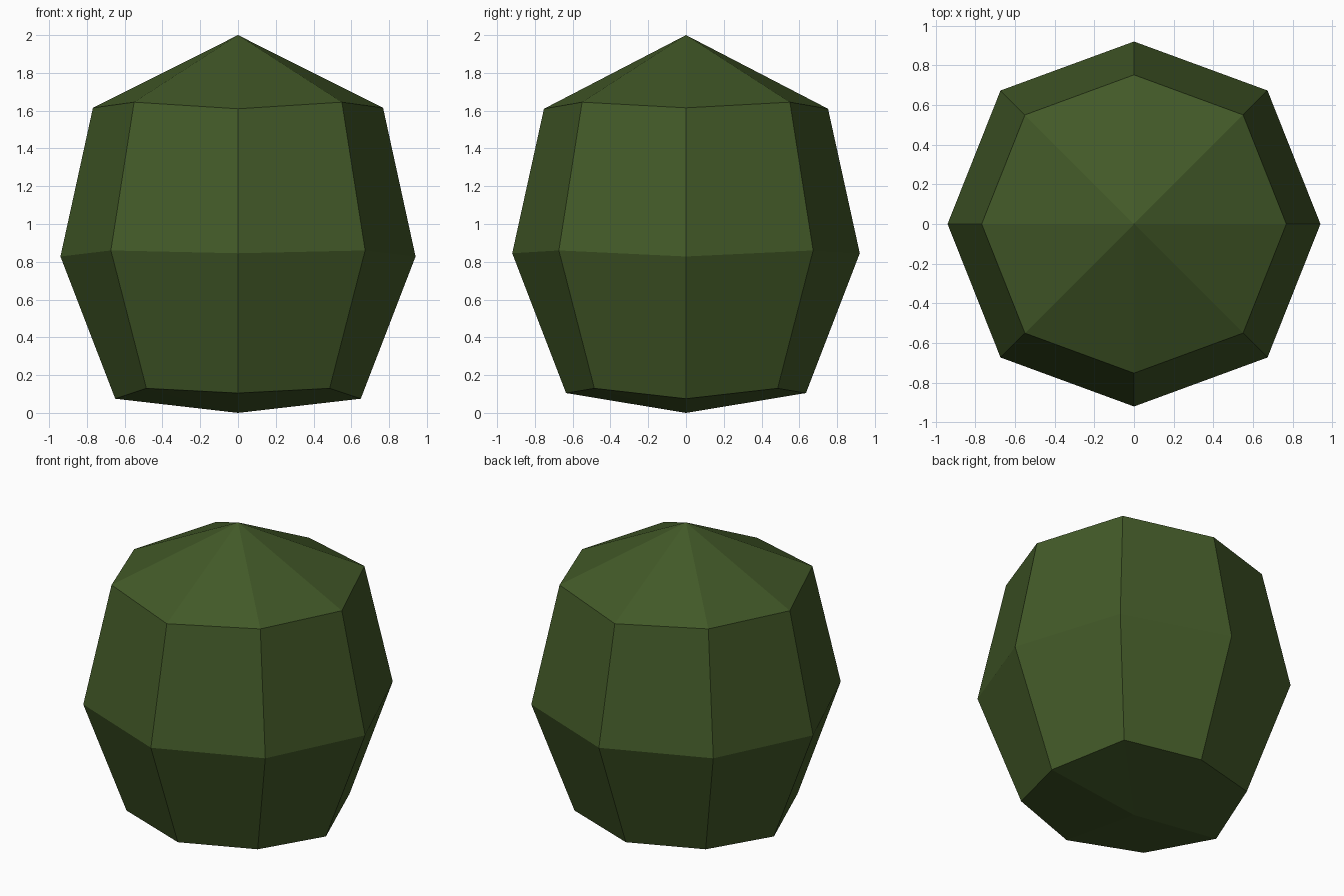
import bpy, bmesh, math

if "Cube" in bpy.data.objects:
    bpy.data.objects.remove(bpy.data.objects["Cube"])

# One flat leaf green
green = bpy.data.materials.new("dark leaf green")
green.diffuse_color = (0.055, 0.100, 0.021, 1)
green.use_nodes = True
green.node_tree.nodes["Principled BSDF"].inputs["Base Color"].default_value = green.diffuse_color

# Rings from bottom to top: (radius, z) on the x axis, on the y axis, on the diagonals
rings = [
    ((0.65, 0.075), (0.635, 0.105), (0.485 * math.sqrt(2), 0.13)),
    ((0.94, 0.828), (0.92, 0.845), (0.673 * math.sqrt(2), 0.86)),
    ((0.768, 1.615), (0.752, 1.61), (0.55 * math.sqrt(2), 1.645)),
]

bm = bmesh.new()
bottom = bm.verts.new((0, 0, 0))
top = bm.verts.new((0, 0, 2))

loops = []
for on_x, on_y, diagonal in rings:
    loop = []
    for i in range(8):
        r, z = diagonal if i % 2 else (on_x if i % 4 == 0 else on_y)
        a = i * math.pi / 4
        loop.append(bm.verts.new((r * math.cos(a), r * math.sin(a), z)))
    loops.append(loop)

# Side panels, then the fans that close the underside and the crown
for i in range(8):
    j = (i + 1) % 8
    for low, high in zip(loops, loops[1:]):
        bm.faces.new((low[i], low[j], high[j], high[i]))
    bm.faces.new((loops[0][j], loops[0][i], bottom))
    bm.faces.new((loops[-1][i], loops[-1][j], top))

bmesh.ops.recalc_face_normals(bm, faces=bm.faces[:])
mesh = bpy.data.meshes.new("bush")
bm.to_mesh(mesh)
bm.free()
mesh.materials.append(green)
bush = bpy.data.objects.new("bush", mesh)
bpy.context.collection.objects.link(bush)
